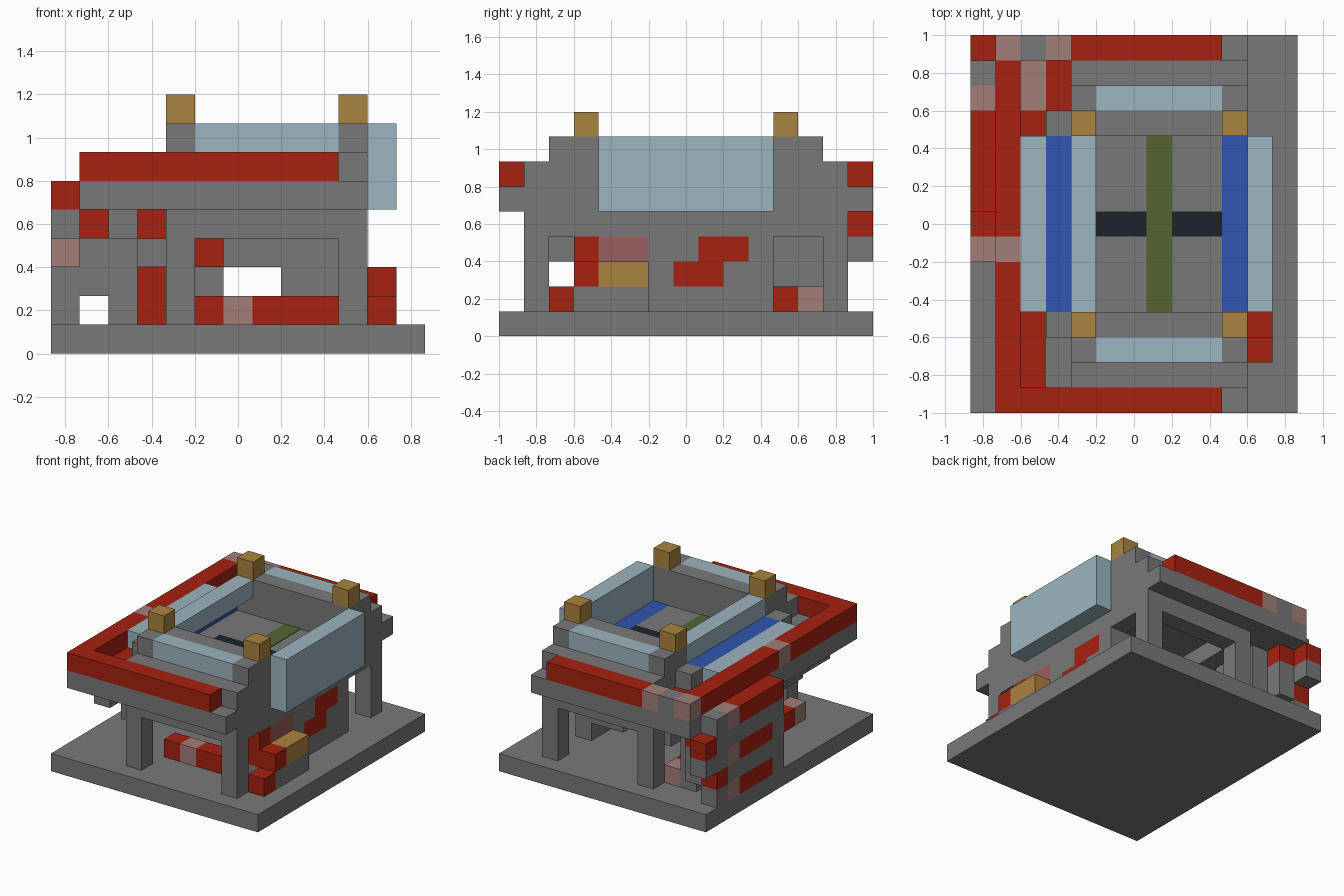
import bpy
import bmesh

default_cube = bpy.data.objects.get("Cube")
if default_cube:
    bpy.data.objects.remove(default_cube)

UNIT = 2 / 15  # side of one building block
SIZE_X, SIZE_Y = 13, 15


def material(name, colour):
    mat = bpy.data.materials.new(name)
    mat.use_nodes = True
    rgba = (*colour, 1)
    mat.diffuse_color = rgba
    mat.node_tree.nodes["Principled BSDF"].inputs["Base Color"].default_value = rgba
    return mat


stone = material("grey stone", (.19, .19, .19))
red = material("brick red", (.38, .015, .005))
pink = material("dusty pink", (.36, .21, .19))
rose = material("dull rose", (.32, .11, .11))
gold = material("gold", (.4, .23, .05))
glass = material("pale blue", (.33, .46, .52))
blue = material("strong blue", (.03, .09, .44))
olive = material("olive green", (.09, .13, .03))
black = material("near black", (.014, .016, .026))


def span(value):
    """First and past-the-end cell of a single index or an inclusive range."""
    first, last = value if isinstance(value, tuple) else (value, value)
    return first, last + 1


def box(name, mat, x, y, z):
    """Block of grid cells, centred on the model's axis and standing on the ground."""
    limits = [span(x), span(y), span(z)]
    shift = (SIZE_X / 2, SIZE_Y / 2, 0)
    bm = bmesh.new()
    bmesh.ops.create_cube(bm, size=1)
    for vert in bm.verts:
        for axis, (low, high) in enumerate(limits):
            edge = high if vert.co[axis] > 0 else low
            vert.co[axis] = (edge - shift[axis]) * UNIT
    mesh = bpy.data.meshes.new(name)
    bm.to_mesh(mesh)
    bm.free()
    mesh.materials.append(mat)
    obj = bpy.data.objects.new(name, mesh)
    bpy.context.collection.objects.link(obj)
    return obj


def both_ends(name, mat, x, y, z):
    """The same block at the front and mirrored to the back."""
    low, high = span(y)
    box("front_" + name, mat, x, y, z)
    box("back_" + name, mat, x, (SIZE_Y - high, SIZE_Y - 1 - low), z)


# Ground slab and upper floor
box("ground_slab", stone, (0, 12), (0, 14), 0)
box("upper_floor", stone, (1, 9), (0, 14), 5)
both_ends("upper_floor_edge", stone, 10, (0, 3), 5)

# Legs and ring beam
for column in (4, 10):
    both_ends("leg", stone, column, 1, (1, 3))
    box("side_beam", stone, column, (1, 13), 4)
    both_ends("corner_wall", stone, column, (2, 3), (6, 7))
    both_ends("corner_knob", gold, column, 3, 8)
both_ends("cross_beam", stone, (5, 9), 1, 4)

# Upper walls with glazed strips
both_ends("ledge", stone, (4, 10), 1, 6)
both_ends("inner_wall", stone, (5, 9), 3, (6, 7))
both_ends("wall_core", stone, (5, 9), 2, 6)
both_ends("window_strip", glass, (5, 9), 2, 7)
box("side_window", glass, 11, (4, 10), (5, 7))
box("inner_rail", glass, 4, (4, 10), 7)
box("outer_channel_edge", glass, 2, (4, 10), 6)
box("outer_channel", blue, 3, (4, 10), 6)
box("inner_channel", blue, 10, (4, 10), 5)
both_ends("channel_end", stone, 3, 3, 6)


# Floor markings as thin plates
def plate(name, mat, x, y):
    obj = box(name, mat, x, y, 6)
    for vert in obj.data.vertices:
        vert.co.z = min(vert.co.z, 6 * UNIT + .004)


plate("floor_stripe", olive, 7, (4, 10))
for side in ((5, 6), (8, 9)):
    plate("floor_bar", black, side, 7)
plate("front_balcony_inlay", red, 2, (1, 3))
plate("back_balcony_inlay", pink, 2, (12, 13))
plate("balcony_inlay_end", red, 2, 11)
plate("back_balcony_side", red, 3, (12, 13))

# Balcony parapet
box("front_parapet", red, (1, 9), 0, 6)
box("back_parapet", red, (4, 9), 14, 6)
for column, mat in ((1, pink), (2, stone), (3, pink)):
    box("back_parapet_block", mat, column, 14, 6)
box("side_parapet_front", red, 1, (1, 5), 6)
box("side_parapet_block", pink, 1, 6, 6)
box("side_parapet_back", red, 1, (7, 13), 6)

# Outer buttress in courses
box("buttress_top", red, 0, (8, 11), 5)
box("buttress_top_end", pink, 0, 12, 5)
box("buttress_upper_course", stone, 0, (8, 12), 4)
box("buttress_middle_course", stone, 0, (8, 12), 2)
box("buttress_corner_upper", stone, 0, 13, (3, 5))
box("buttress_corner_red", red, 0, 13, 2)
box("buttress_corner_foot", stone, 0, 13, 1)
for course in (1, 3):
    box("buttress_stone", stone, 0, 8, course)
    box("buttress_brick", red, 0, (9, 11), course)
    box("buttress_pale", pink, 0, 12, course)
box("buttress_step", red, 0, 7, 3)
box("buttress_step_end", pink, 0, 6, 3)
box("corner_brick", red, 0, 14, 4)
box("corner_stone", stone, 0, 14, 3)

# Inner wall and brackets under the balcony
box("bracket_wall", stone, 1, (8, 13), (2, 3))
box("bracket_brick", red, 1, (7, 13), 4)
box("cellar_wall", stone, 2, (8, 12), (1, 3))
box("bracket_stone", stone, 2, (1, 12), 4)
box("bracket_foot", stone, 3, (2, 3), 3)
box("cellar_brick_upper", red, 3, (7, 9), 4)
box("cellar_brick_lower", red, 3, (9, 10), (1, 2))
box("cellar_brick_floor", red, 3, 11, 1)
box("cellar_pale_floor", pink, 3, 12, 1)

# Broken front and back walls below the floor
box("front_rubble_left", red, (7, 9), 3, 1)
box("front_rubble_pale", pink, 6, 3, 1)
box("front_rubble_right", red, 5, 3, 1)
box("hanging_brick", red, 5, 3, 3)
box("back_lintel", stone, (5, 9), 10, 3)
box("back_wall_stub", stone, 5, 10, 2)
box("back_wall_pier", stone, (8, 9), 10, 2)

# Broken side wall
box("side_wall_foot", stone, 10, (3, 10), 1)
box("side_wall_brick", red, 10, 3, (2, 3))
box("side_wall_rose", rose, 10, (4, 5), 3)
box("side_wall_back_of_gold", stone, 10, (4, 5), 2)
box("side_wall_pier", stone, 10, 6, (2, 3))
box("side_wall_brick_low", red, 10, (7, 8), 2)
box("side_wall_stone_high", stone, 10, 7, 3)
box("side_wall_brick_high", red, 10, (8, 9), 3)
box("side_wall_stone_low", stone, 10, 9, 2)
box("side_wall_post", stone, 10, 10, (2, 3))

# Steps outside the side wall
box("step_brick_low", red, 11, 2, 1)
box("step_stone", stone, 11, (3, 5), 1)
box("step_brick_high", red, 11, 3, 2)
box("step_gold", gold, 11, (4, 5), 2)
